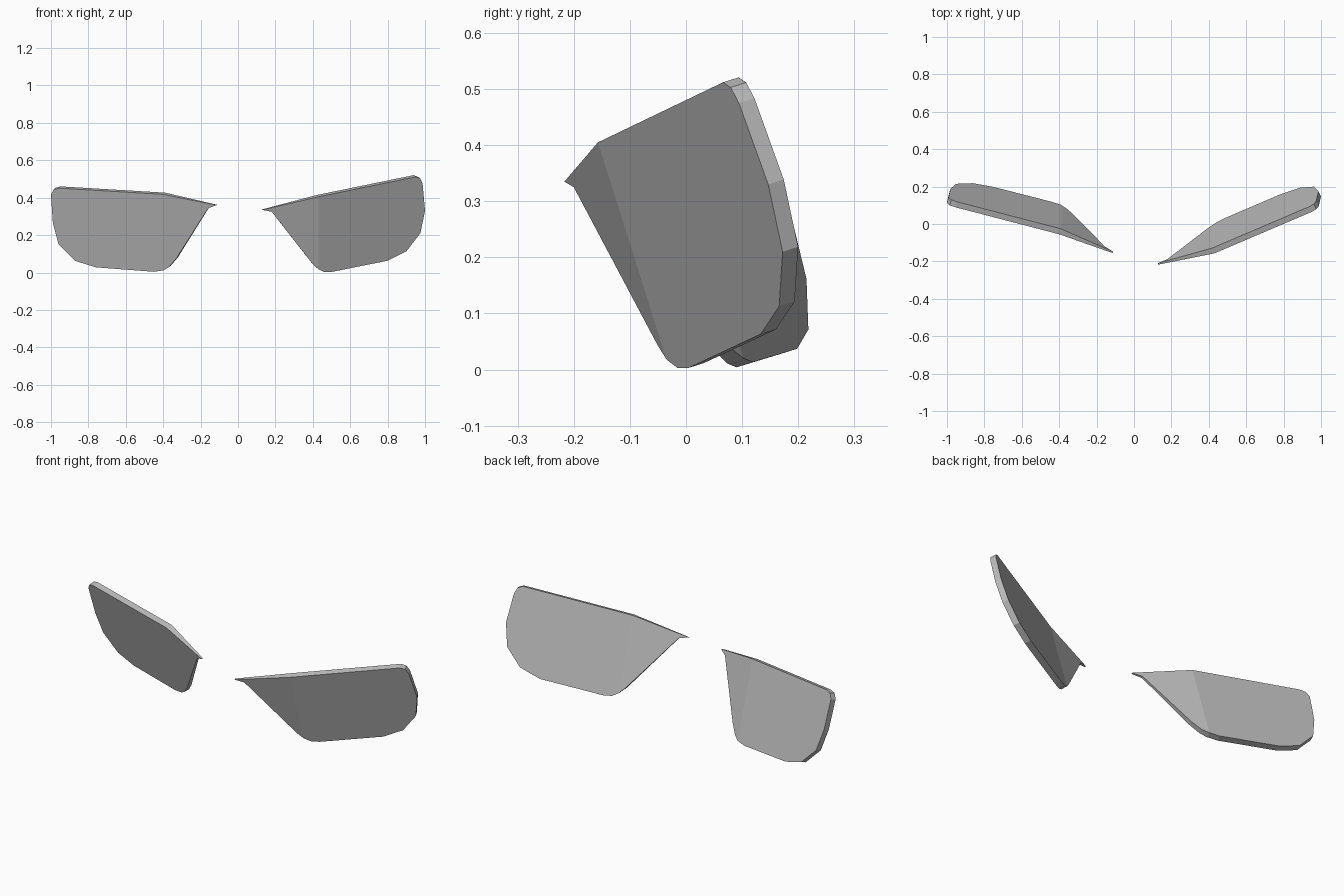
import bpy
import bmesh
from mathutils import Vector

cube = bpy.data.objects.get("Cube")
if cube:
    bpy.data.objects.remove(cube, do_unlink=True)

grey = bpy.data.materials.new("plain grey")
grey.use_nodes = True
COLOUR = (0.5, 0.5, 0.5, 1)
grey.diffuse_color = COLOUR
grey.node_tree.nodes["Principled BSDF"].inputs["Base Color"].default_value = COLOUR

TIP_THICK, FULL_THICK = 0.008, 0.032


def folded_panel(name, inner, outer, fold, slope_in, slope_out, slope_z):
    """Thin plate bent along an upright fold. The outlines are (x, z) points:
    inner runs from the fold's foot to the tip, outer from the fold's top round to its foot."""
    fx, fy, fz = fold
    tip_x = abs(inner[-1][0])
    bm = bmesh.new()

    def normal(slope):
        return Vector((-slope, 1, -slope_z)).normalized()

    n_in, n_out = normal(slope_in), normal(slope_out)
    # offset that keeps both wings the same thickness along the fold
    n_fold = (n_in + n_out) / (1 + n_in.dot(n_out))

    def pair(x, z):
        on_fold = abs(x - fx) < 1e-5
        inside = abs(x) < abs(fx)
        slope = slope_in if inside else slope_out
        n = n_fold if on_fold else (n_in if inside else n_out)
        front = Vector((x, fy + slope * (x - fx) + slope_z * (z - fz), z))
        t = min(1, (abs(x) - tip_x) / (abs(fx) - tip_x))
        thick = TIP_THICK + (FULL_THICK - TIP_THICK) * t
        return bm.verts.new(front), bm.verts.new(front + n * thick)

    top = pair(fx, fz)
    outside = [pair(*p) for p in outer]
    foot = outside[-1]
    inside = [pair(*p) for p in inner]

    # front and back faces of the two wings
    for ring in ([top] + outside, [top, foot] + inside):
        bm.faces.new([v[0] for v in ring])
        bm.faces.new([v[1] for v in reversed(ring)])
    # rim
    loop = [top] + outside + inside
    for a, b in zip(loop, loop[1:] + loop[:1]):
        bm.faces.new((a[0], a[1], b[1], b[0]))
    bmesh.ops.recalc_face_normals(bm, faces=bm.faces)

    mesh = bpy.data.meshes.new(name)
    bm.to_mesh(mesh)
    bm.free()
    mesh.materials.append(grey)
    obj = bpy.data.objects.new(name, mesh)
    bpy.context.collection.objects.link(obj)
    return obj


# Left panel, tilted up towards its outer end
folded_panel(
    "left_panel",
    inner=[(0.40, 0.045), (0.18, 0.325), (0.13, 0.335)],
    outer=[(0.953, 0.512), (0.975, 0.503), (0.987, 0.475), (1.0, 0.33),
           (0.975, 0.21), (0.90, 0.113), (0.80, 0.063), (0.50, 0.003),
           (0.46, 0.003), (0.43, 0.018)],
    fold=(0.43, -0.157, 0.405),
    slope_in=0.273, slope_out=0.491, slope_z=-0.316)

# Right panel, nearly level
folded_panel(
    "right_panel",
    inner=[(-0.37, 0.028), (-0.33, 0.075), (-0.16, 0.343), (-0.115, 0.36)],
    outer=[(-0.955, 0.451), (-0.985, 0.444), (-1.0, 0.418), (-0.99, 0.265),
           (-0.96, 0.152), (-0.87, 0.062), (-0.76, 0.028), (-0.45, 0.004),
           (-0.40, 0.011)],
    fold=(-0.40, -0.055, 0.418),
    slope_in=-0.415, slope_out=-0.279, slope_z=-0.316)
